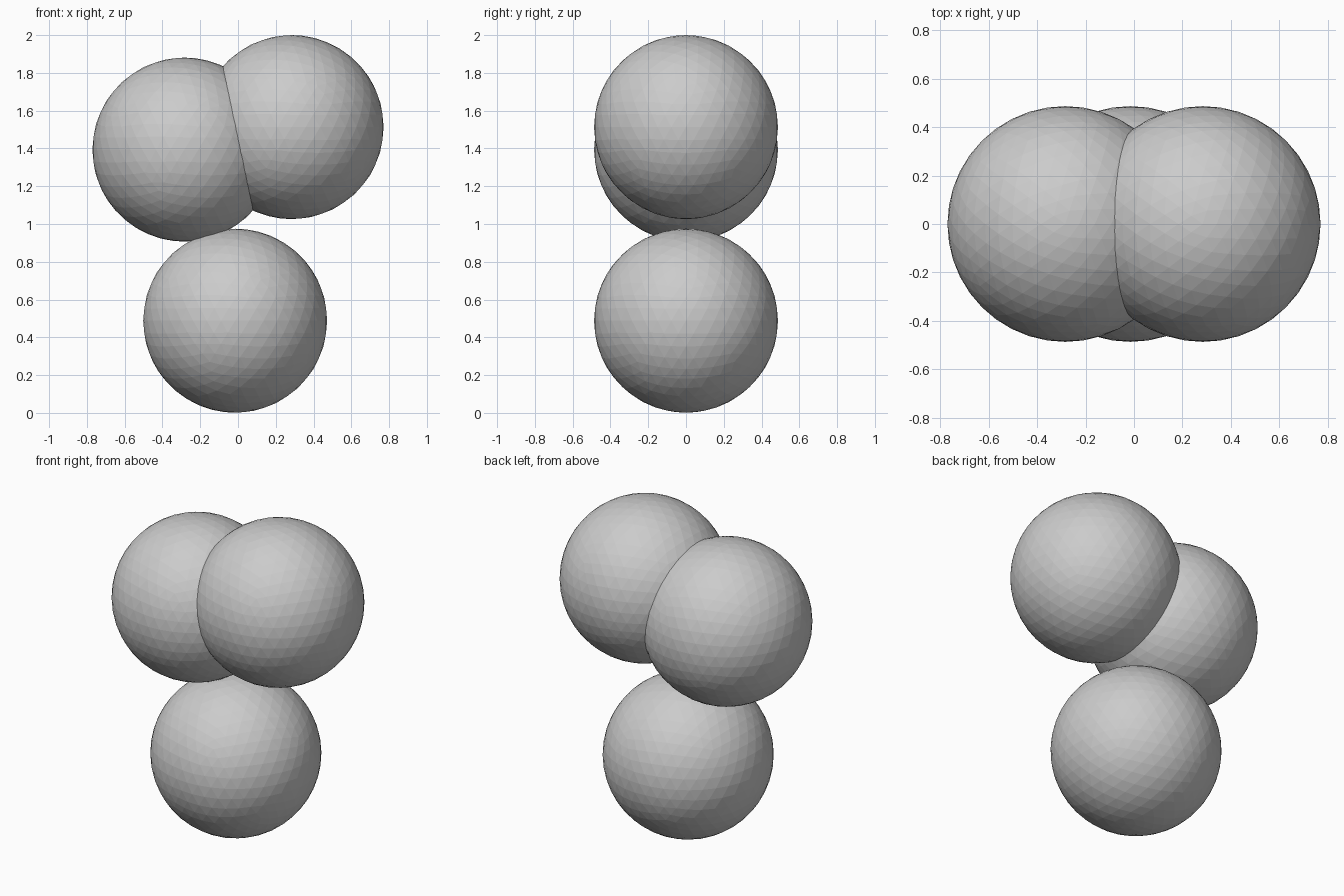
import bpy

if "Cube" in bpy.data.objects:
    bpy.data.objects.remove(bpy.data.objects["Cube"])

RADIUS = 0.487

# Three equal faceted balls: one below, two leaning together on top
BALLS = {
    "lower_ball": (-0.015, 0, 0.488),
    "upper_left_ball": (-0.284, 0, 1.394),
    "upper_right_ball": (0.284, 0, 1.513),
}

for name, centre in BALLS.items():
    bpy.ops.mesh.primitive_ico_sphere_add(subdivisions=4, radius=RADIUS, location=centre)
    ball = bpy.context.object
    ball.name = name
    bpy.ops.object.shade_flat()
